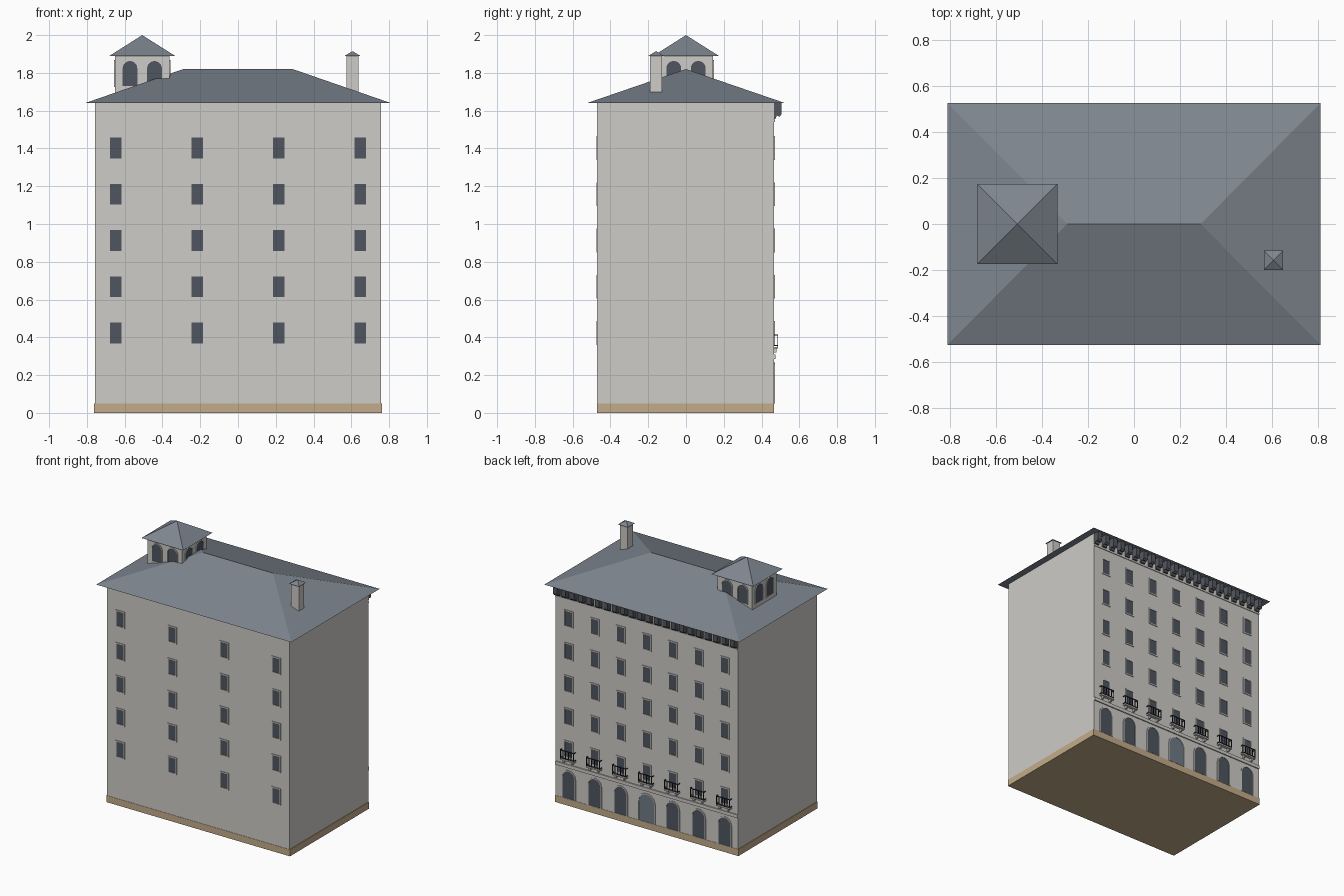
import bpy, bmesh, math
from mathutils import Matrix, Vector

cube = bpy.data.objects.get("Cube")
if cube:
    bpy.data.objects.remove(cube, do_unlink=True)


def material(name, r, g, b):
    def lin(c):
        c /= 255
        return c / 12.92 if c < 0.04 else ((c + 0.055) / 1.055) ** 2.4
    m = bpy.data.materials.new(name)
    col = (lin(r), lin(g), lin(b), 1)
    m.use_nodes = True
    m.diffuse_color = col
    m.node_tree.nodes["Principled BSDF"].inputs["Base Color"].default_value = col
    return m


STONE = material("pale stone", 206, 204, 199)
BASE = material("tan plinth", 196, 172, 138)
SLATE = material("blue grey slate", 126, 134, 143)
GLASS = material("dark glass", 78, 85, 96)
DOOR = material("door grey blue", 112, 124, 134)
IRON = material("dark iron", 44, 46, 50)
BRACKET = material("bracket grey", 84, 88, 95)


def finish(bm, name, mat):
    bmesh.ops.recalc_face_normals(bm, faces=bm.faces)
    me = bpy.data.meshes.new(name)
    bm.to_mesh(me)
    bm.free()
    me.materials.append(mat)
    ob = bpy.data.objects.new(name, me)
    bpy.context.collection.objects.link(ob)
    return ob


def box(bm, lo, hi, frame=Matrix()):
    lo, hi = Vector(lo), Vector(hi)
    size = hi - lo
    mat = frame @ Matrix.Translation((lo + hi) / 2) @ Matrix.Diagonal((*size, 1))
    bmesh.ops.create_cube(bm, size=1, matrix=mat)


def prism(bm, outline, frame, d0, d1):
    """Extrude a (u, z) outline outwards from a wall frame."""
    back, front = ([bm.verts.new(frame @ Vector((u, -d, z))) for u, z in outline] for d in (d0, d1))
    bm.faces.new(front)
    bm.faces.new(back[::-1])
    n = len(outline)
    for i in range(n):
        j = (i + 1) % n
        bm.faces.new((back[i], back[j], front[j], front[i]))


def ring(bm, outer, inner, frame, d):
    """Raised trim between two matching outlines."""
    loops = [[bm.verts.new(frame @ Vector((u, -e, z))) for u, z in o]
             for o, e in ((outer, 0), (outer, d), (inner, d), (inner, 0))]
    n = len(outer)
    for a, b in zip(loops, loops[1:]):
        for i in range(n):
            j = (i + 1) % n
            bm.faces.new((a[i], a[j], b[j], b[i]))


def rect(u, z0, z1, half):
    return [(u - half, z0), (u + half, z0), (u + half, z1), (u - half, z1)]


def arch(u, z0, top, half, steps=10):
    pts = [(u - half, z0), (u + half, z0)]
    for i in range(steps + 1):
        a = math.pi * i / steps
        pts.append((u + half * math.cos(a), top - half + half * math.sin(a)))
    return pts


def hip_roof(name, cx, cy, hx, hy, z0, z1, ridge=0.0):
    bm = bmesh.new()
    base = [bm.verts.new((cx + sx * hx, cy + sy * hy, z0))
            for sx, sy in ((-1, -1), (1, -1), (1, 1), (-1, 1))]
    tops = [bm.verts.new((cx + s * ridge, cy, z1)) for s in ((-1, 1) if ridge else (0,))]
    l, r = tops[0], tops[-1]
    a, b, c, d = base
    bm.faces.new((d, c, b, a))
    bm.faces.new((b, c, r))
    bm.faces.new((d, a, l))
    bm.faces.new((a, b, r, l) if ridge else (a, b, l))
    bm.faces.new((c, d, l, r) if ridge else (c, d, l))
    return finish(bm, name, SLATE)


def block(name, lo, hi, mat):
    bm = bmesh.new()
    box(bm, lo, hi)
    return finish(bm, name, mat)


# Main masses
EAVE = 1.64
block("plinth", (-0.762, -0.472, 0), (0.762, 0.467, 0.05), BASE)
block("walls", (-0.757, -0.47, 0.05), (0.757, 0.465, EAVE), STONE)
hip_roof("main_roof", 0, 0, 0.81, 0.525, EAVE, 1.82, 0.29)

# Chimney
CX, CY = 0.606, -0.158
block("chimney", (CX - 0.032, CY - 0.032, EAVE + 0.05), (CX + 0.032, CY + 0.032, 1.89), STONE)
hip_roof("chimney_cap", CX, CY, 0.042, 0.042, 1.89, 1.915)

# Rooftop lookout with paired arches on each side
LX, LH = -0.507, 0.144
block("lookout", (LX - LH, -LH, EAVE + 0.03), (LX + LH, LH, 1.89), STONE)
hip_roof("lookout_roof", LX, 0, 0.174, 0.174, 1.89, 2.0)
panes = bmesh.new()
trims = bmesh.new()
for k in range(4):
    side = (Matrix.Translation((LX, 0, 0)) @ Matrix.Rotation(k * math.pi / 2, 4, 'Z')
            @ Matrix.Translation((0, -LH, 0)))
    for u in (-0.065, 0.065):
        prism(panes, arch(u, 1.73, 1.863, 0.039), side, -0.005, 0.002)
        ring(trims, arch(u, 1.724, 1.869, 0.045), arch(u, 1.73, 1.863, 0.039), side, 0.005)
finish(panes, "lookout_arches", GLASS)
finish(trims, "lookout_arch_trim", STONE)

# Upper windows on both long walls
FRONT = Matrix.Translation((0, -0.47, 0))
BACK = Matrix.Translation((0, 0.465, 0)) @ Matrix.Rotation(math.pi, 4, 'Z')
PITCH = 0.216
COLS = [PITCH * i for i in range(-3, 4)]
ROWS = [0.368 + 0.245 * i for i in range(5)]
for wall, cols, label in ((FRONT, COLS[::2], "front"), (BACK, COLS, "back")):
    panes = bmesh.new()
    trims = bmesh.new()
    for u in cols:
        for z in ROWS:
            inner = rect(u, z, z + 0.11, 0.03)
            prism(panes, inner, wall, -0.005, 0.002)
            ring(trims, rect(u, z - 0.008, z + 0.118, 0.038), inner, wall, 0.005)
    finish(panes, label + "_windows", GLASS)
    finish(trims, label + "_window_frames", STONE)

# Ground floor arches with a central door
panes = bmesh.new()
trims = bmesh.new()
door = bmesh.new()
for u in COLS:
    middle = abs(u) < 0.01
    half = 0.064 if middle else 0.05
    inner = arch(u, 0.052, 0.258, half)
    prism(door if middle else panes, inner, BACK, -0.005, 0.002)
    ring(trims, arch(u, 0.05, 0.266, half + 0.008), inner, BACK, 0.005)
finish(panes, "ground_arches", GLASS)
finish(door, "door", DOOR)
finish(trims, "ground_arch_trim", STONE)

# String courses
bm = bmesh.new()
box(bm, (-0.757, -0.008, 0.285), (0.757, 0, 0.31), BACK)
box(bm, (-0.757, -0.005, 1.54), (0.757, 0, 1.553), BACK)
finish(bm, "string_courses", STONE)

# Balconies: slab plus iron railing
slabs = bmesh.new()
rails = bmesh.new()
W, D, T = 0.058, 0.022, 0.003
for u in COLS:
    box(slabs, (u - W, -D, 0.34), (u + W, 0, 0.35), BACK)
    for s in (-0.6, 0.6):
        box(slabs, (u + s * W - 0.006, -0.014, 0.32), (u + s * W + 0.006, 0, 0.34), BACK)
    for z in (0.353, 0.41):
        box(rails, (u - W, -D, z), (u + W, -D + T, z + 0.006), BACK)
        for s in (-1, 1):
            x = u + s * (W - T / 2)
            box(rails, (x - T / 2, -D, z), (x + T / 2, 0, z + 0.006), BACK)
    for i in range(6):
        x = u + (W - 0.003) * (i / 2.5 - 1)
        box(rails, (x - 0.003, -D, 0.35), (x + 0.003, -D + T, 0.41), BACK)
finish(slabs, "balcony_slabs", STONE)
finish(rails, "balcony_railings", IRON)

# Eave brackets, a stepped profile swept along x
profile = [(0, EAVE), (0.04, EAVE), (0.04, 1.58), (0.03, 1.568), (0.015, 1.575), (0.01, 1.558), (0, 1.555)]
bm = bmesh.new()
turn = Matrix.Rotation(math.pi / 2, 4, 'Z')
for i in range(22):
    x = -0.735 + 0.07 * i
    prism(bm, profile, Matrix.Translation((x, 0.465, 0)) @ turn, -0.018, 0.018)
finish(bm, "eave_brackets", BRACKET)
